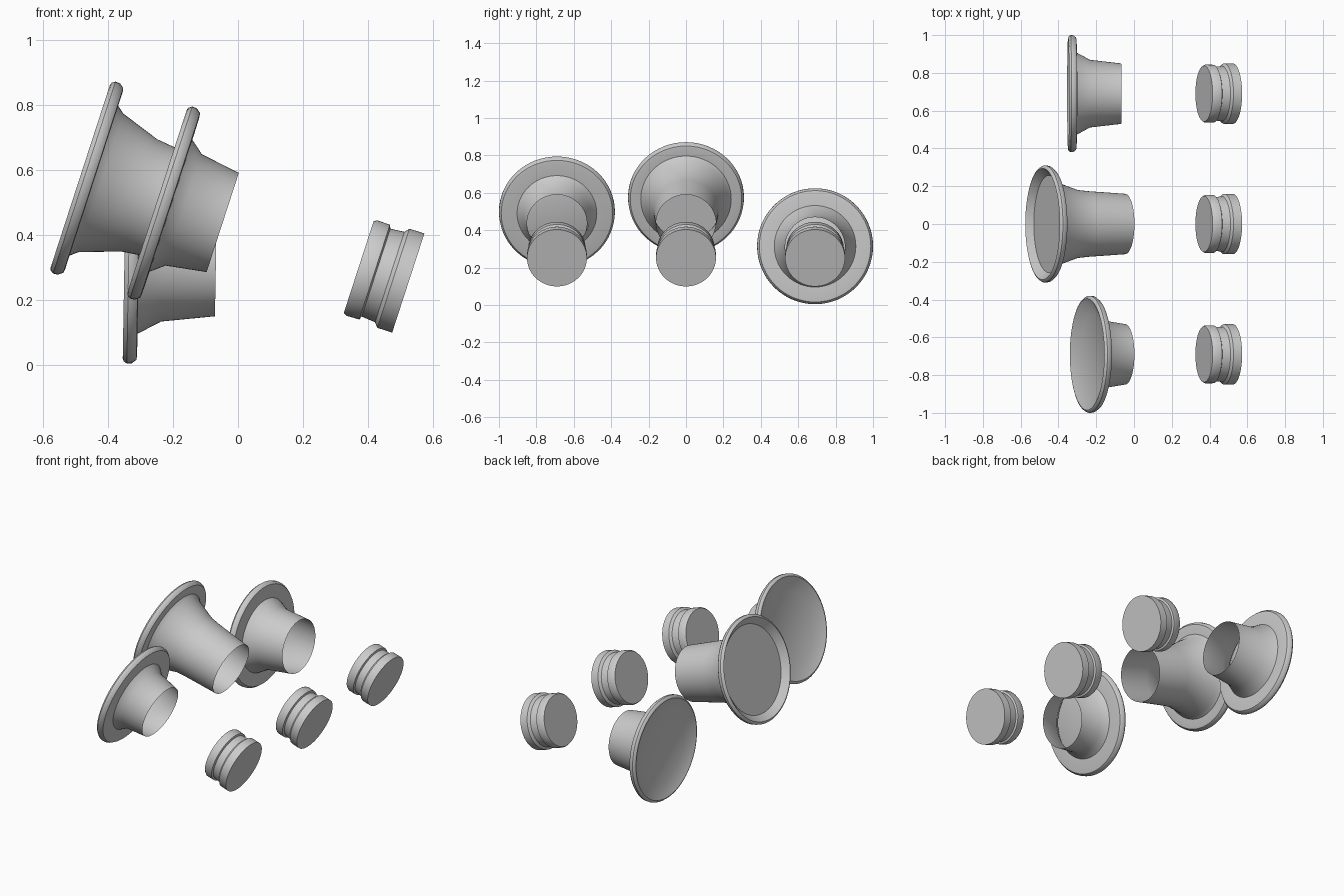
import bpy, bmesh, math
from mathutils import Matrix, Vector

cube = bpy.data.objects.get("Cube")
if cube:
    bpy.data.objects.remove(cube)

grey = bpy.data.materials.new("plain_grey")
grey.use_nodes = True
grey.diffuse_color = (0.6, 0.6, 0.6, 1)
grey.node_tree.nodes["Principled BSDF"].inputs["Base Color"].default_value = (0.6, 0.6, 0.6, 1)

SIDES = 64


def lathe(name, profile, location, tilt):
    """Turn (position along x, radius) points around x; radius 0 closes an end."""
    bm = bmesh.new()
    rings = []
    for s, r in profile:
        if r == 0:
            rings.append([bm.verts.new((s, 0, 0))] * SIDES)
        else:
            angles = [2 * math.pi * i / SIDES for i in range(SIDES)]
            rings.append([bm.verts.new((s, r * math.cos(a), r * math.sin(a))) for a in angles])
    for low, high in zip(rings, rings[1:]):
        for i in range(SIDES):
            j = (i + 1) % SIDES
            corners = list(dict.fromkeys((low[i], low[j], high[j], high[i])))
            bm.faces.new(corners)
    bmesh.ops.recalc_face_normals(bm, faces=bm.faces)
    # The closed end disc must face away from the open end
    bm.faces.ensure_lookup_table()
    if bm.faces[0].normal.x > 0:
        bmesh.ops.reverse_faces(bm, faces=bm.faces)
    mesh = bpy.data.meshes.new(name)
    bm.to_mesh(mesh)
    bm.free()
    mesh.materials.append(grey)
    obj = bpy.data.objects.new(name, mesh)
    bpy.context.collection.objects.link(obj)
    obj.matrix_world = Matrix.Translation(Vector(location)) @ Matrix.Rotation(math.radians(tilt), 4, "Y")
    bpy.ops.object.select_all(action="DESELECT")
    obj.select_set(True)
    bpy.context.view_layer.objects.active = obj
    bpy.ops.object.shade_smooth_by_angle(angle=math.radians(35))
    return obj


def cup(name, length, disc_radius, flare, location, tilt):
    """Flared tube, open at its origin, with a thick rim and a recessed disc."""
    f = -length
    rim = [(f + 0.035, 0), (f + 0.035, disc_radius), (f, 0.295), (f + 0.003, 0.303),
           (f + 0.013, 0.31), (f + 0.028, 0.309), (f + 0.042, 0.298), (f + 0.044, 0.285)]
    lathe(name, rim + flare + [(0, 0.16)], location, tilt)


SPACING = 0.69
TILT = 18

# Flared cups, opening towards +x
cup("front_cup", 0.212, 0.215, [(-0.167, 0.213), (-0.126, 0.18)],
    (-0.047, -SPACING, 0.438), TILT)
cup("middle_cup", 0.46, 0.257, [(-0.416, 0.242), (-0.394, 0.224), (-0.27, 0.181), (-0.21, 0.174)],
    (-0.047, 0, 0.438), TILT)
cup("back_cup", 0.281, 0.225, [(-0.237, 0.218), (-0.165, 0.179)],
    (-0.068, SPACING, 0.31), 1)

# Grooved plugs in front of the cups
plug_profile = [(-0.16, 0), (-0.16, 0.148), (-0.15, 0.154), (-0.109, 0.153), (-0.104, 0.142),
                (-0.06, 0.146), (-0.048, 0.16), (0, 0.16), (0, 0)]
for label, y in (("front", -SPACING), ("middle", 0), ("back", SPACING)):
    lathe(label + "_plug", plug_profile, (0.523, y, 0.252), TILT)
